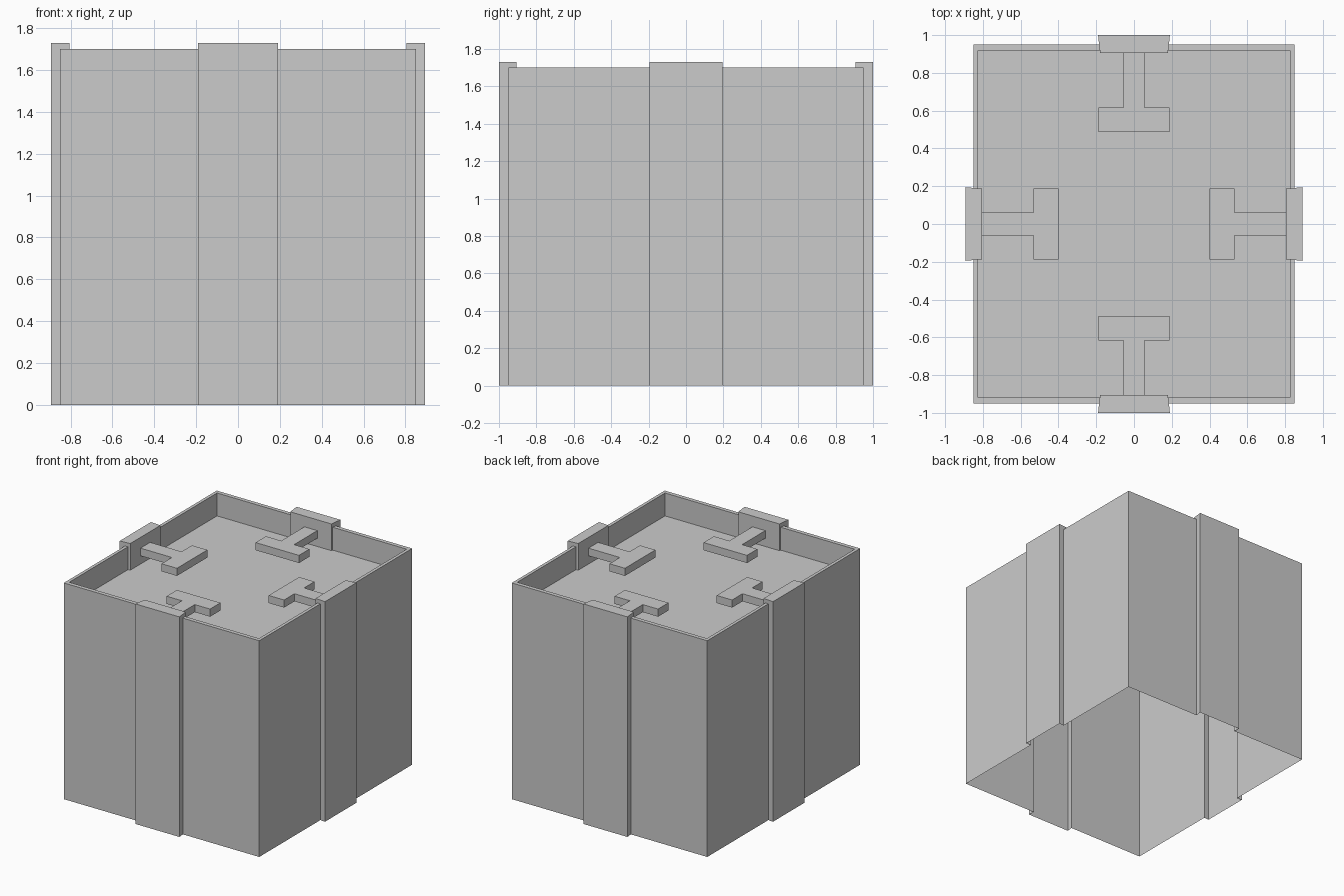
import bpy, bmesh

if "Cube" in bpy.data.objects:
    bpy.data.objects.remove(bpy.data.objects["Cube"])

DECK, RIM, CAP = 1.52, 1.70, 1.73     # roof deck, wall top, pilaster top
WX, WY = 0.85, 0.95                   # outer wall half sizes
IX, IY = 0.825, 0.918                 # inner parapet half sizes


def make_object(name, bm, mirror=(False, False)):
    mesh = bpy.data.meshes.new(name)
    bmesh.ops.remove_doubles(bm, verts=bm.verts, dist=1e-5)
    bm.to_mesh(mesh)
    bm.free()
    ob = bpy.data.objects.new(name, mesh)
    bpy.context.collection.objects.link(ob)
    if any(mirror):
        mod = ob.modifiers.new("mirror", 'MIRROR')
        mod.use_axis = (mirror[0], mirror[1], False)
        mod.use_mirror_merge = False
    return ob


def loft(bm, rows, closed=False):
    """Join matching rows of points with quads; returns the vertex rows."""
    vs = [[bm.verts.new(p) for p in row] for row in rows]
    n = len(rows[0])
    for lo, hi in zip(vs, vs[1:]):
        for i in range(n if closed else n - 1):
            j = (i + 1) % n
            bm.faces.new((lo[i], lo[j], hi[j], hi[i]))
    return vs


def at(points, z):
    return [(x, y, z) for x, y in points]


def plan(points, side):
    """Points given as (along, outward); turn them to the back or right side."""
    return list(points) if side == "back" else [(d, a) for a, d in points]


def prism(bm, points, z0, z1, bottom=True):
    vs = loft(bm, [at(points, z0), at(points, z1)], closed=True)
    bm.faces.new(vs[-1])
    if bottom:
        bm.faces.new(vs[0][::-1])


# Thin-shell corner walls with parapet, open underneath
outer = [(0.185, WY), (WX, WY), (WX, 0.191)]
inner = [(0.18, IY), (IX, IY), (IX, 0.188)]
bm = bmesh.new()
loft(bm, [at(outer, 0), at(outer, RIM), at(inner, RIM), at(inner, DECK)])
bmesh.ops.reverse_faces(bm, faces=bm.faces)
make_object("corner_walls", bm, (True, True))

# Roof deck
bm = bmesh.new()
bm.faces.new([bm.verts.new(p) for p in
              at([(-WX, -WY), (WX, -WY), (WX, WY), (-WX, WY)], DECK)])
make_object("roof_deck", bm)

# side, half width inside / at wall / outside, depth inside / at wall / outside,
# T-bar near and far depth, T stem half width
specs = [
    ("back", 0.179, 0.185, 0.19, 0.905, WY, 1.0, 0.488, 0.617, 0.056),
    ("right", 0.187, 0.191, 0.195, 0.806, WX, 0.893, 0.399, 0.533, 0.06),
]
for side, wi, wm, wo, di, dm, do, t0, t1, ws in specs:
    mirror = (side == "right", side == "back")

    # Flared pilaster: hollow channel below the deck, solid block above it
    bm = bmesh.new()
    loft(bm, [at(plan([(-wm, dm), (-wo, do), (wo, do), (wm, dm)], side), z)
              for z in (0, DECK)])
    prism(bm, plan([(-wi, di), (-wm, dm), (-wo, do), (wo, do), (wm, dm), (wi, di)],
                   side), DECK, CAP, bottom=False)
    bmesh.ops.recalc_face_normals(bm, faces=bm.faces)
    make_object(side + "_pilasters", bm, mirror)

    # T-shaped bracket reaching inward above the deck
    bm = bmesh.new()
    wb = 0.189
    prism(bm, plan([(-wb, t0), (wb, t0), (wb, t1), (ws, t1), (ws, di),
                    (-ws, di), (-ws, t1), (-wb, t1)], side), 1.585, 1.645)
    bmesh.ops.recalc_face_normals(bm, faces=bm.faces)
    make_object(side + "_t_brackets", bm, mirror)
